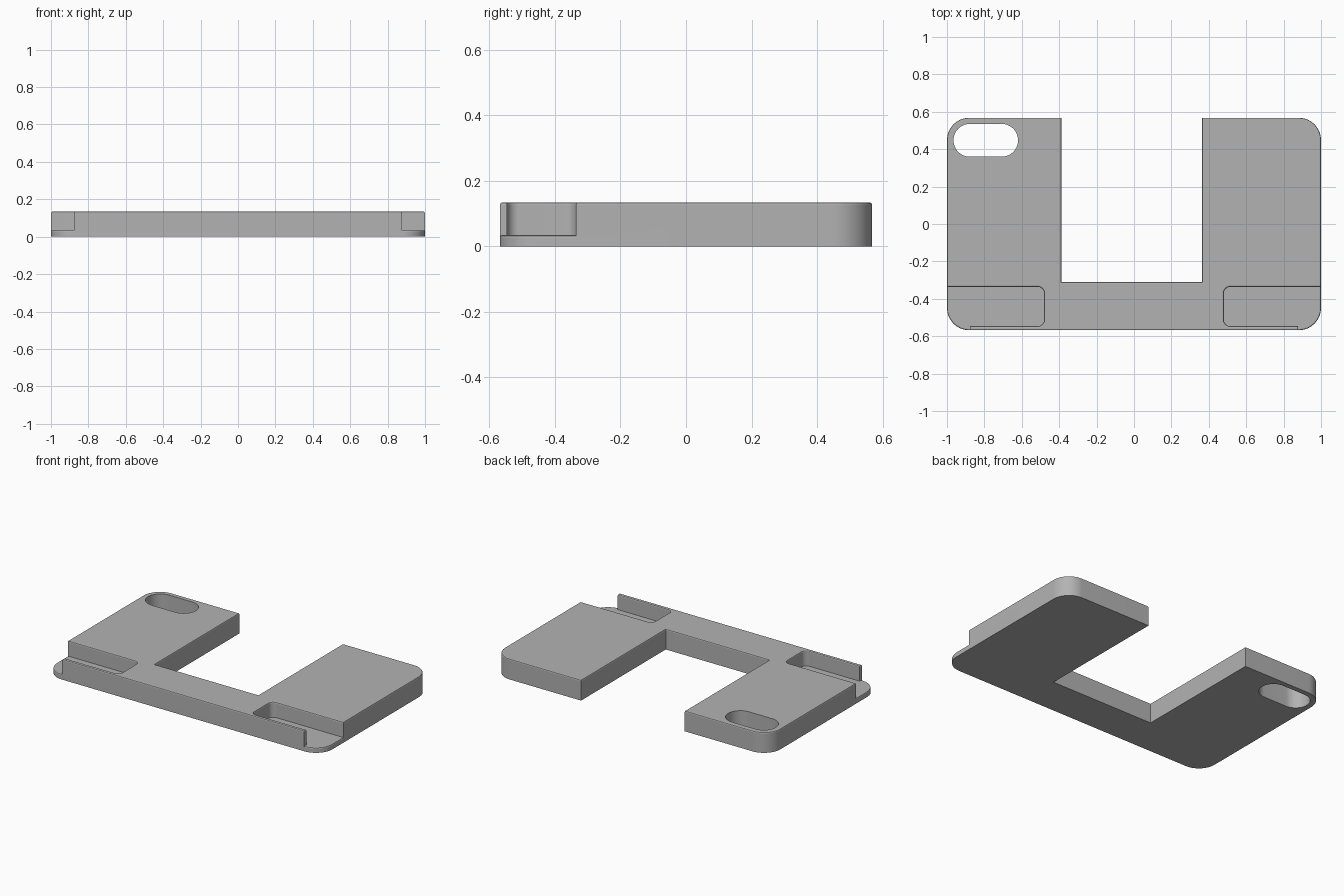
import bpy, bmesh, math
from mathutils import Vector

if "Cube" in bpy.data.objects:
    bpy.data.objects.remove(bpy.data.objects["Cube"], do_unlink=True)

HEIGHT, FLOOR, EDGE = 0.134, 0.034, 0.007
HALF_Y = 0.568

grey = bpy.data.materials.new("plain_grey")
grey.use_nodes = True
colour = (0.45, 0.45, 0.45, 1)
grey.diffuse_color = colour
bsdf = next(n for n in grey.node_tree.nodes if n.type == "BSDF_PRINCIPLED")
bsdf.inputs["Base Color"].default_value = colour


def rounded(corners, steps=14):
    """Turn (x, y, radius) corners into a 2D outline with arcs."""
    out = []
    for i, (x, y, r) in enumerate(corners):
        p = Vector((x, y))
        if r == 0:
            out.append(p)
            continue
        a = (Vector(corners[i - 1][:2]) - p).normalized()
        b = (Vector(corners[(i + 1) % len(corners)][:2]) - p).normalized()
        centre = p + (a + b) * r          # all rounded corners are square
        for k in range(steps + 1):
            t = k / steps * math.pi / 2
            out.append(centre - b * r * math.cos(t) - a * r * math.sin(t))
    return out


def prism(name, outline, z0, z1):
    bm = bmesh.new()
    face = bm.faces.new([bm.verts.new((p.x, p.y, z0)) for p in outline])
    top = bmesh.ops.extrude_face_region(bm, geom=[face])["geom"]
    bmesh.ops.translate(bm, vec=(0, 0, z1 - z0),
                        verts=[v for v in top if isinstance(v, bmesh.types.BMVert)])
    bmesh.ops.recalc_face_normals(bm, faces=bm.faces)
    mesh = bpy.data.meshes.new(name)
    bm.to_mesh(mesh)
    bm.free()
    mesh.materials.append(grey)
    obj = bpy.data.objects.new(name, mesh)
    bpy.context.collection.objects.link(obj)
    return obj


def combine(obj, other, operation):
    """Apply a boolean and remove the helper."""
    mod = obj.modifiers.new("combine", "BOOLEAN")
    mod.operation, mod.solver, mod.object = operation, "EXACT", other
    deps = bpy.context.evaluated_depsgraph_get()
    mesh = bpy.data.meshes.new_from_object(obj.evaluated_get(deps))
    obj.modifiers.clear()
    obj.data = mesh
    bpy.data.objects.remove(other, do_unlink=True)


def tidy(obj):
    """Merge coplanar faces."""
    bm = bmesh.new()
    bm.from_mesh(obj.data)
    bmesh.ops.remove_doubles(bm, verts=bm.verts, dist=1e-5)
    bmesh.ops.dissolve_limit(bm, angle_limit=math.radians(0.5),
                             verts=bm.verts, edges=bm.edges)
    bm.to_mesh(obj.data)
    bm.free()


def soften_top(obj, z):
    """Small rounded edge around the top rim."""
    bm = bmesh.new()
    bm.from_mesh(obj.data)
    rim = [e for e in bm.edges
           if all(abs(v.co.z - z) < 1e-4 for v in e.verts)
           and sum(abs(f.normal.z) > 0.9 for f in e.link_faces) == 1]
    bmesh.ops.bevel(bm, geom=rim, offset=EDGE, offset_type="OFFSET", segments=2,
                    profile=0.5, affect="EDGES", clamp_overlap=False)
    bm.to_mesh(obj.data)
    bm.free()


# U-shaped outline shared by body and floor
outline = rounded([
    (-1, -HALF_Y, 0.12), (1, -HALF_Y, 0.12), (1, HALF_Y, 0.12),
    (0.364, HALF_Y, 0), (0.364, -0.31, 0), (-0.388, -0.31, 0),
    (-0.388, HALF_Y, 0), (-1, HALF_Y, 0.12)])

# Body with the two front corner pockets cut away, leaving a thin front lip
body = prism("bracket_body", outline, 0, HEIGHT)
for side in (-1, 1):
    pocket = rounded([
        (side * 1.1, -0.336, 0), (side * 0.48, -0.336, 0.035),
        (side * 0.48, -0.546, 0.035), (side * 0.878, -0.546, 0),
        (side * 0.878, -0.7, 0), (side * 1.1, -0.7, 0)])
    combine(body, prism("pocket_cutter", pocket, FLOOR / 2, 0.3), "DIFFERENCE")
tidy(body)
soften_top(body, HEIGHT)

# Pocket floors with their own softened rim
floor = prism("pocket_floor", outline, 0, FLOOR)
soften_top(floor, FLOOR)
combine(body, floor, "UNION")
tidy(body)

# Oblong through-hole in the back right corner
hole = rounded([(-0.965, 0.36, 0.087), (-0.62, 0.36, 0.087),
                (-0.62, 0.535, 0.087), (-0.965, 0.535, 0.087)])
combine(body, prism("hole_cutter", hole, -0.1, 0.3), "DIFFERENCE")

# Smooth arcs, crisp edges
body.data.shade_smooth()
body.data.set_sharp_from_angle(angle=math.radians(20))
